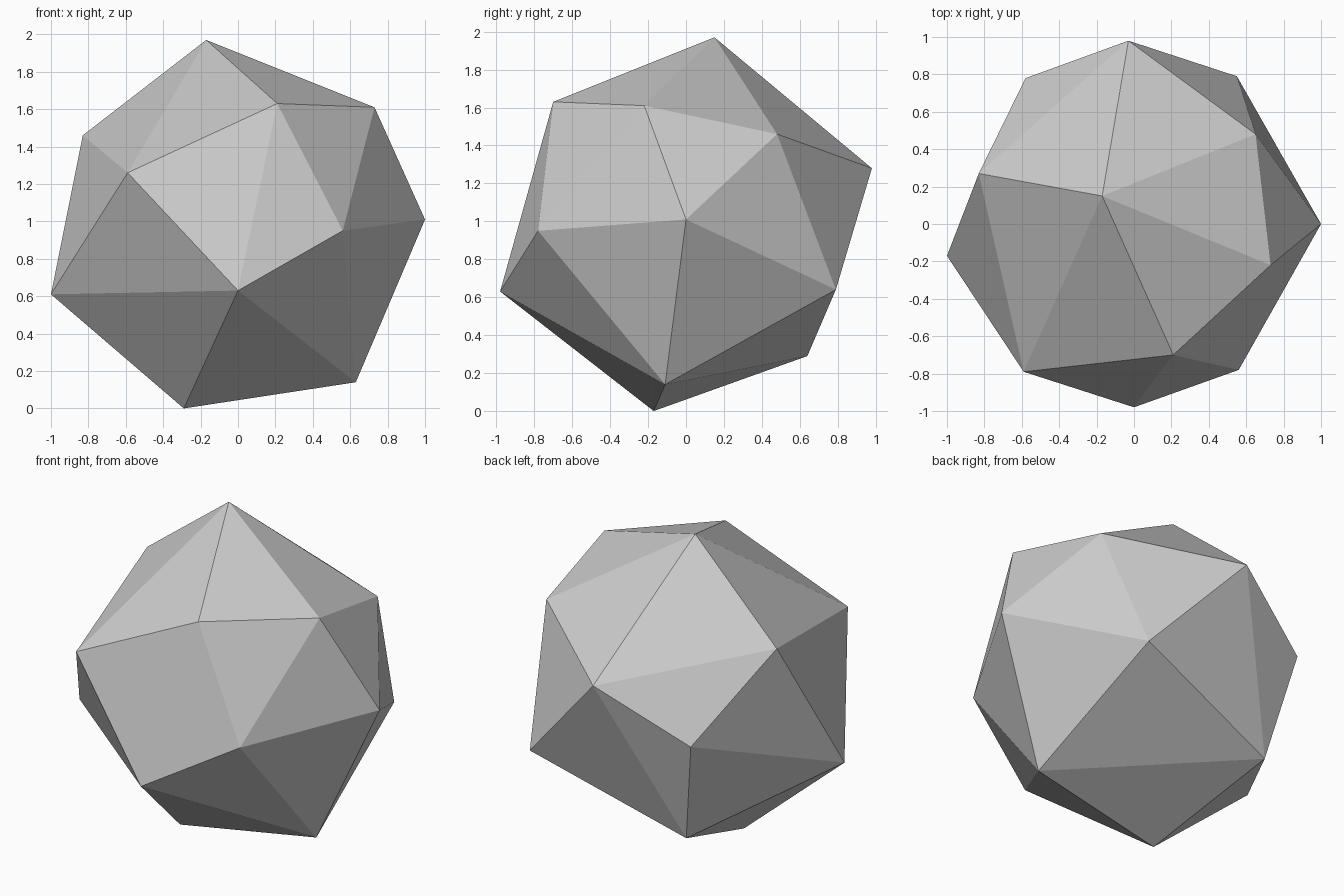
import bpy, bmesh

cube = bpy.data.objects.get("Cube")
if cube:
    bpy.data.objects.remove(cube, do_unlink=True)

# Single flat grey
grey = bpy.data.materials.new("neutral_grey")
grey.use_nodes = True
colour = (0.6, 0.6, 0.6, 1)
grey.diffuse_color = colour
grey.node_tree.nodes["Principled BSDF"].inputs["Base Color"].default_value = colour

# Corners of the faceted solid, from the peak down to the base
corners = [
    (-.17, .15, 1.97), (.21, -.70, 1.63), (.73, -.22, 1.61), (.65, .48, 1.46),
    (-.83, .27, 1.46), (-.03, .98, 1.28), (-.59, -.79, 1.26), (1, 0, 1.01),
    (-.58, .78, .96), (.56, -.78, .95), (.55, .79, .64), (0, -.98, .63),
    (-1, -.17, .61), (-.45, .64, .29), (.63, -.11, .14), (-.29, -.17, 0),
]

# Skin the corners with flat triangles
bm = bmesh.new()
for corner in corners:
    bm.verts.new(corner)
bmesh.ops.convex_hull(bm, input=bm.verts[:])
bmesh.ops.recalc_face_normals(bm, faces=bm.faces[:])
for face in bm.faces:
    face.smooth = False

mesh = bpy.data.meshes.new("faceted_solid")
bm.to_mesh(mesh)
bm.free()
mesh.materials.append(grey)
solid = bpy.data.objects.new("faceted_solid", mesh)
bpy.context.collection.objects.link(solid)
